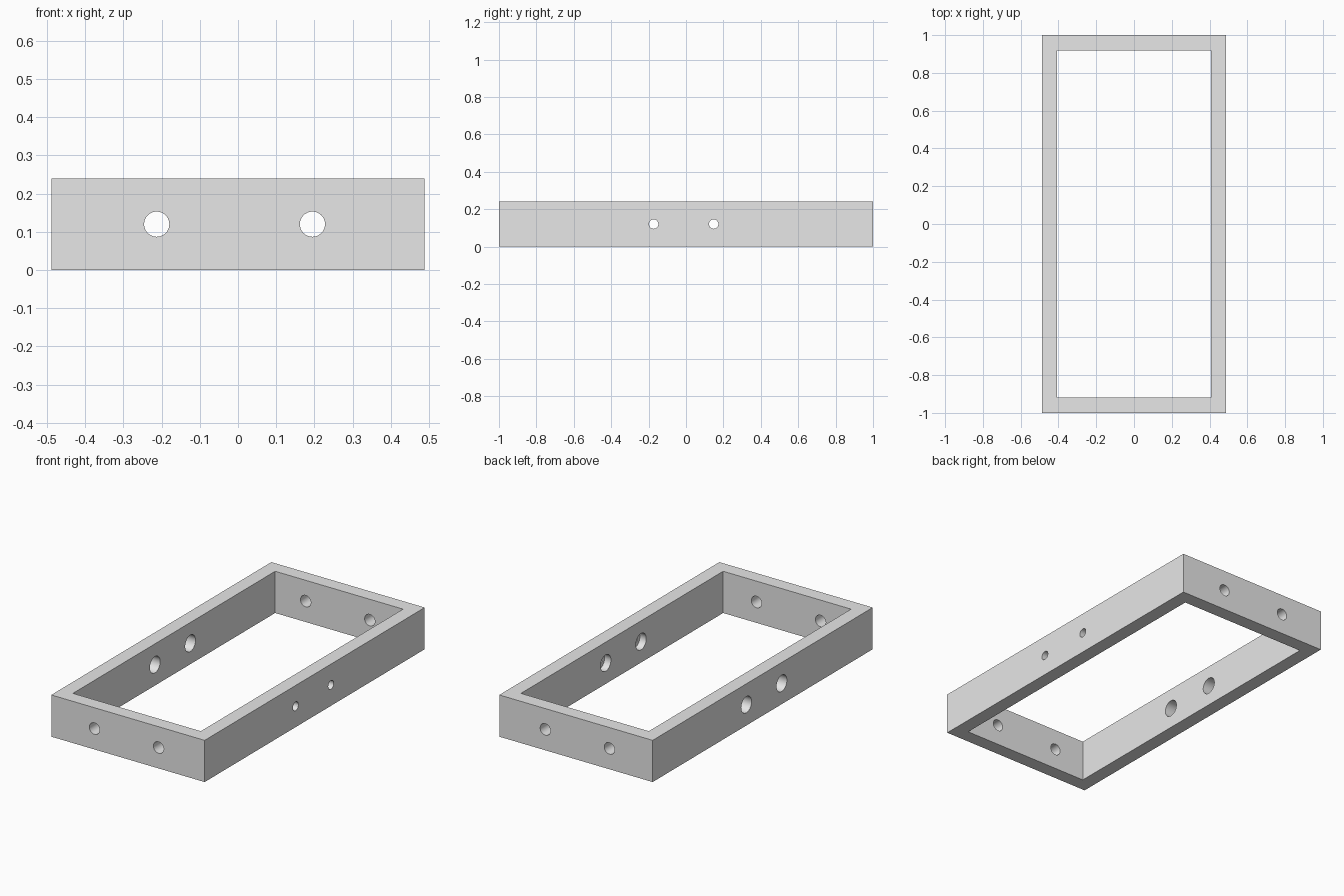
import bpy, bmesh, math
from mathutils import Matrix, Vector

cube = bpy.data.objects.get("Cube")
if cube:
    bpy.data.objects.remove(cube, do_unlink=True)

HALF_X, HALF_Y, HEIGHT, WALL = 0.488, 1.0, 0.24, 0.081
MID_Z = HEIGHT / 2

grey = bpy.data.materials.new("plain grey")
grey.use_nodes = True
grey.diffuse_color = (0.8, 0.8, 0.8, 1)
grey.node_tree.nodes["Principled BSDF"].inputs["Base Color"].default_value = (0.8, 0.8, 0.8, 1)


def make_object(name, bm):
    bmesh.ops.recalc_face_normals(bm, faces=bm.faces)
    mesh = bpy.data.meshes.new(name)
    bm.to_mesh(mesh)
    bm.free()
    mesh.materials.append(grey)
    obj = bpy.data.objects.new(name, mesh)
    bpy.context.collection.objects.link(obj)
    return obj


def drill(bm, start, end, radius):
    """Add a cylinder between two points."""
    axis = Vector(end) - Vector(start)
    place = Matrix.Translation((Vector(start) + Vector(end)) / 2)
    turn = axis.to_track_quat('Z', 'Y').to_matrix().to_4x4()
    bmesh.ops.create_cone(bm, cap_ends=True, segments=40, radius1=radius,
                          radius2=radius, depth=axis.length, matrix=place @ turn)


# Rectangular frame: four mitred corners, each a closed cross-section loop
bm = bmesh.new()
loops = []
for sx, sy in ((-1, -1), (1, -1), (1, 1), (-1, 1)):
    loops.append([bm.verts.new((sx * (HALF_X - inset), sy * (HALF_Y - inset), z))
                  for inset, z in ((0, 0), (0, HEIGHT), (WALL, HEIGHT), (WALL, 0))])
for i in range(4):
    a, b = loops[i], loops[(i + 1) % 4]
    for j in range(4):
        k = (j + 1) % 4
        bm.faces.new((a[j], b[j], b[k], a[k]))
frame = make_object("frame", bm)

# Drill tools for the end walls and the long walls
end_bm, side_bm, bore_bm = bmesh.new(), bmesh.new(), bmesh.new()
for x in (-0.213, 0.195):
    drill(end_bm, (x, -1.1, MID_Z), (x, 1.1, MID_Z), 0.033)
for y in (-0.173, 0.148):
    # Small holes through the left wall
    drill(side_bm, (0.2, y, MID_Z), (0.6, y, MID_Z), 0.025)
    # Wide holes through the right wall, and counterbores inside the left wall
    drill(bore_bm, (-0.6, y, MID_Z), (HALF_X - WALL / 2, y, MID_Z), 0.047)

for name, tool in (("end_hole_cutter", end_bm), ("bore_cutter", bore_bm),
                   ("small_hole_cutter", side_bm)):
    cutter = make_object(name, tool)
    cutter.hide_render = True
    bpy.context.view_layer.update()
    mod = frame.modifiers.new(name, 'BOOLEAN')
    mod.operation = 'DIFFERENCE'
    mod.solver = 'EXACT'
    mod.object = cutter
    bpy.ops.object.select_all(action='DESELECT')
    frame.select_set(True)
    bpy.context.view_layer.objects.active = frame
    bpy.ops.object.modifier_apply(modifier=name)
    bpy.data.objects.remove(cutter, do_unlink=True)

bpy.ops.object.shade_smooth_by_angle(angle=math.radians(30))
